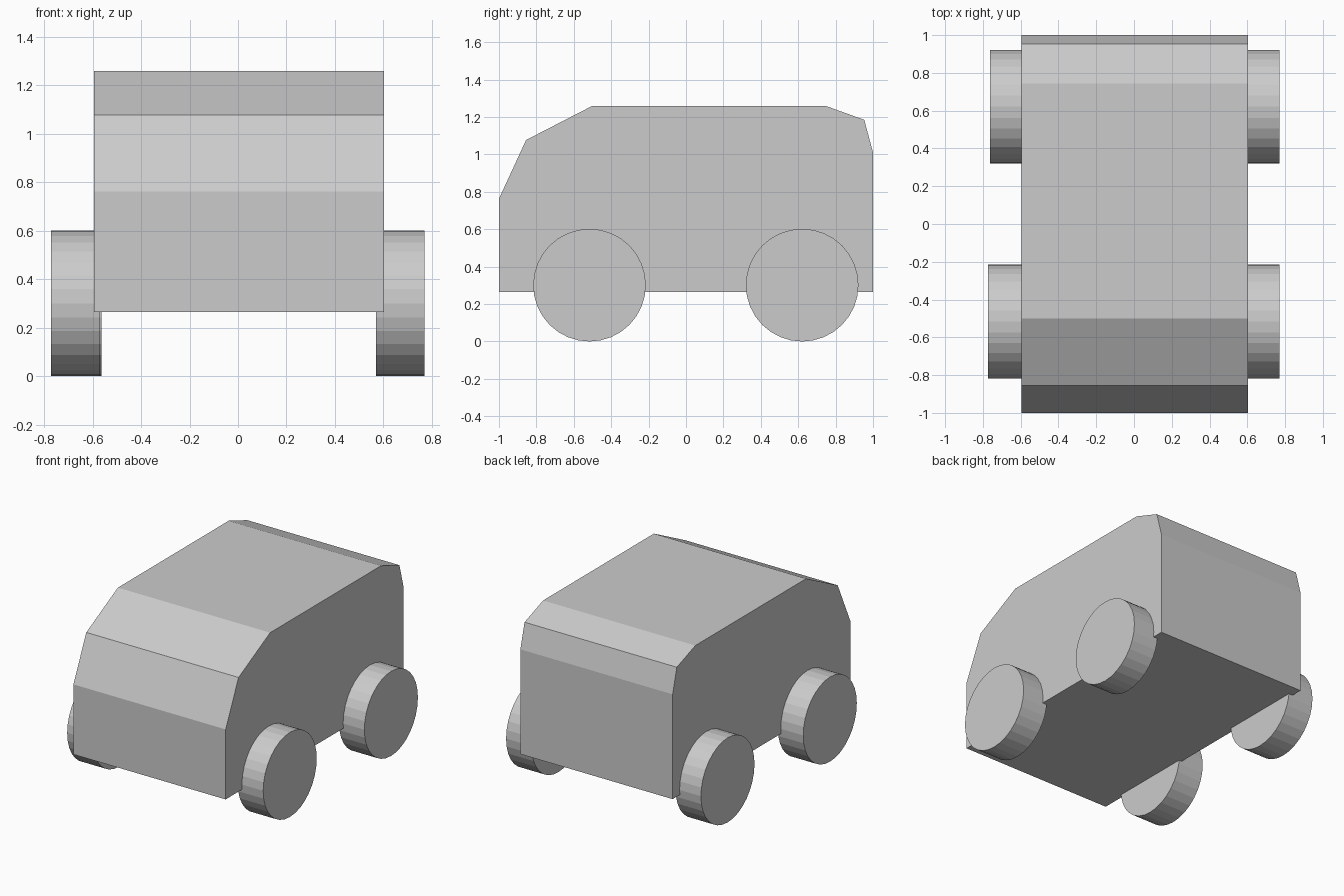
import bpy
import bmesh
from math import pi
from mathutils import Matrix

cube = bpy.data.objects.get("Cube")
if cube:
    bpy.data.objects.remove(cube, do_unlink=True)

# Single plain grey
grey = bpy.data.materials.new("plain_grey")
grey.use_nodes = True
colour = (0.6, 0.6, 0.6, 1)
grey.diffuse_color = colour
grey.node_tree.nodes["Principled BSDF"].inputs["Base Color"].default_value = colour


def add_object(name, bm):
    bmesh.ops.recalc_face_normals(bm, faces=bm.faces)
    mesh = bpy.data.meshes.new(name)
    bm.to_mesh(mesh)
    bm.free()
    mesh.materials.append(grey)
    obj = bpy.data.objects.new(name, mesh)
    bpy.context.collection.objects.link(obj)
    return obj


# Van body: side profile (y, z) extruded across the width
BODY_RIGHT, BODY_LEFT = -0.595, 0.603
profile = [(-1, 0.265), (1, 0.265), (1, 1.01), (0.953, 1.185),
           (0.745, 1.26), (-0.5, 1.26), (-0.855, 1.077), (-1, 0.763)]
bm = bmesh.new()
side = bm.faces.new([bm.verts.new((BODY_RIGHT, y, z)) for y, z in profile])
extruded = bmesh.ops.extrude_face_region(bm, geom=[side])["geom"]
bmesh.ops.translate(bm, vec=(BODY_LEFT - BODY_RIGHT, 0, 0),
                    verts=[v for v in extruded if isinstance(v, bmesh.types.BMVert)])
add_object("body", bm)

# Wheels: solid discs with their axles along x
RADIUS = 0.301


def add_wheel(name, x_min, x_max, y):
    bm = bmesh.new()
    bmesh.ops.create_cone(bm, cap_ends=True, segments=32, radius1=RADIUS,
                          radius2=RADIUS, depth=x_max - x_min,
                          matrix=Matrix.Rotation(pi / 2, 4, "Y"))
    add_object(name, bm).location = ((x_min + x_max) / 2, y, RADIUS)


for end, y, right_outer in (("front", -0.516, -0.772), ("rear", 0.621, -0.763)):
    add_wheel(end + "_right_wheel", right_outer, right_outer + 0.2, y)
    add_wheel(end + "_left_wheel", 0.57, 0.77, y)
